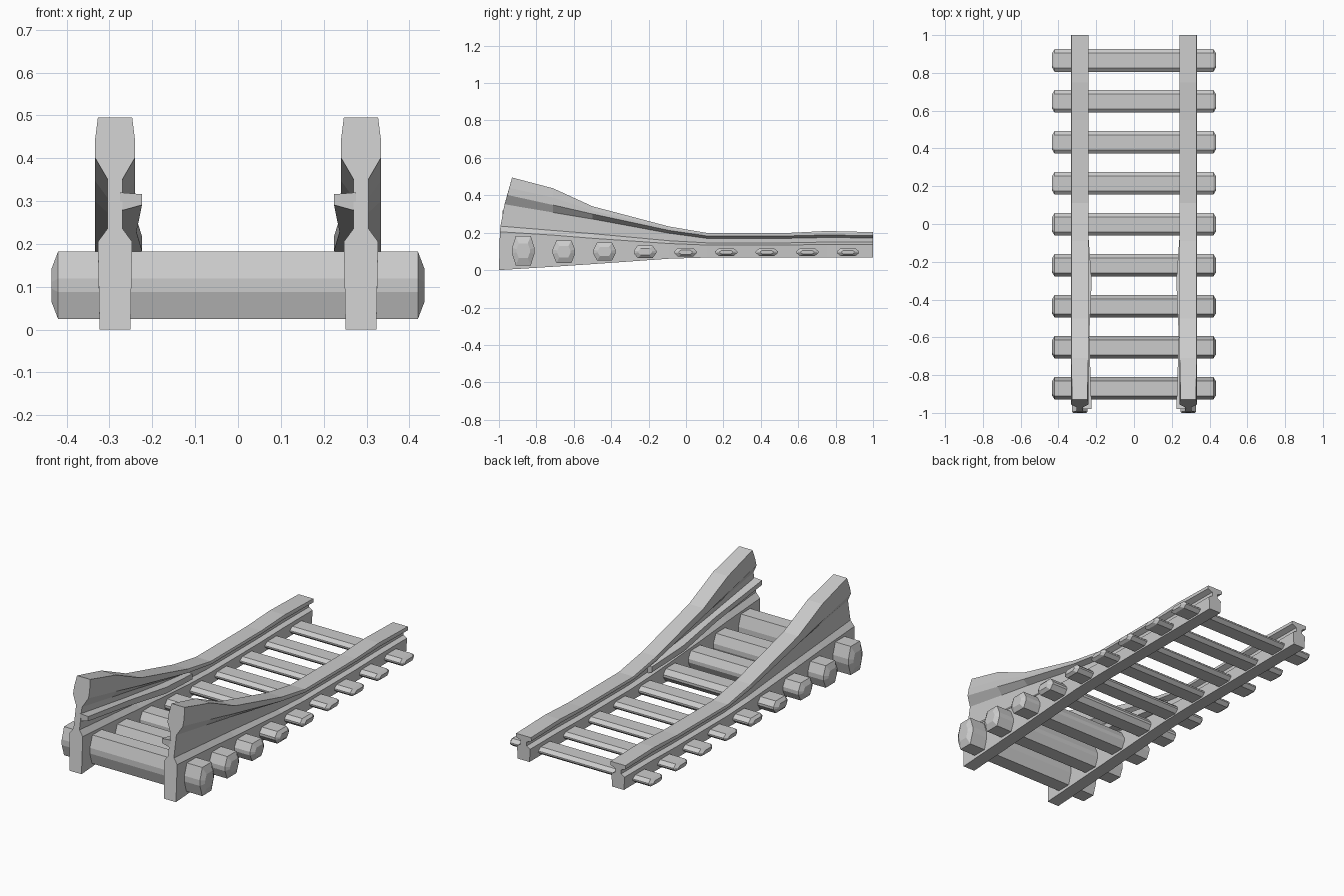
import bpy, bmesh


def loft(name, rings, mirror=False):
    """Skin equal-length point rings into a closed flat-shaded solid."""
    bm = bmesh.new()
    vr = [[bm.verts.new(p) for p in ring] for ring in rings]
    n = len(vr[0])
    for a, b in zip(vr, vr[1:]):
        for i in range(n):
            j = (i + 1) % n
            bm.faces.new((a[i], a[j], b[j], b[i]))
    bm.faces.new(vr[0])
    bm.faces.new(vr[-1])
    bmesh.ops.recalc_face_normals(bm, faces=bm.faces)
    me = bpy.data.meshes.new(name)
    bm.to_mesh(me)
    bm.free()
    ob = bpy.data.objects.new(name, me)
    bpy.context.collection.objects.link(ob)
    if mirror:
        m = ob.modifiers.new("mirror", 'MIRROR')
        m.use_axis = (True, False, False)
    return ob


# Rails: y, then heights of base, foot edge, web bottom, web top, head edge, shoulder, top
CX = 0.287
STATIONS = [
    (-1.00, 0.000, 0.205, 0.235, 0.352, 0.402, 0.440, 0.495),
    (-0.71, 0.018, 0.187, 0.212, 0.308, 0.348, 0.388, 0.437),
    (-0.50, 0.032, 0.170, 0.195, 0.273, 0.300, 0.318, 0.341),
    (-0.09, 0.061, 0.142, 0.157, 0.197, 0.212, 0.224, 0.233),
    (0.11, 0.067, 0.134, 0.146, 0.170, 0.183, 0.192, 0.199),
    (0.55, 0.067, 0.134, 0.146, 0.170, 0.183, 0.192, 0.199),
    (0.75, 0.067, 0.138, 0.150, 0.174, 0.188, 0.199, 0.209),
    (1.00, 0.067, 0.138, 0.150, 0.172, 0.184, 0.194, 0.203),
]
FRONT_LEAN = (0, 0.005, 0.008, 0.03, 0.045, 0.055, 0.07)
rings = []
for k, (y, *zs) in enumerate(STATIONS):
    top = 0.040 if k == 0 else 0.045
    widths = (0.036, 0.040, 0.018, 0.018, 0.047, 0.047, top)
    lean = FRONT_LEAN if k == 0 else (0,) * 7
    outer = [(CX + w, y + d, z) for w, d, z in zip(widths, lean, zs)]
    inner = [(CX - w, y + d, z) for w, d, z in zip(widths, lean, zs)]
    rings.append(outer + inner[::-1])
loft("rail", rings, mirror=True)

# Guard flange on the inner side of each rail, sinking into the rail head
GUARD = [(-0.98, 0.224, 0.285, 0.320), (-0.60, 0.237, 0.222, 0.262),
         (-0.30, 0.224, 0.178, 0.222), (-0.05, 0.242, 0.155, 0.195)]
loft("guard_flange", [[(x, y, lo + 0.006), (x, y, hi - 0.004), (0.275, y, hi), (0.275, y, lo - 0.008)]
                      for y, x, lo, hi in GUARD], mirror=True)

# Sleepers: chamfered octagonal beams, thicker toward the front
HEIGHTS = [(0.025, 0.182), (0.038, 0.159), (0.051, 0.147), (0.064, 0.131), (0.072, 0.119)] + [(0.076, 0.116)] * 4
ENDS = [(-0.435, 0.6, 0.5), (-0.42, 1, 1), (0.42, 1, 1), (0.435, 0.6, 0.5)]
OCTAGON = [(-0.04, -1), (0.04, -1), (0.06, -0.2), (0.06, 0.2),
           (0.04, 1), (-0.04, 1), (-0.06, 0.2), (-0.06, -0.2)]
for i, (lo, hi) in enumerate(HEIGHTS):
    yc, zc, h = -0.87 + i * 0.217, (lo + hi) / 2, (hi - lo) / 2
    loft(f"sleeper_{i + 1}", [[(x, yc + py * sy, zc + pz * h * sz) for py, pz in OCTAGON]
                              for x, sy, sz in ENDS])
